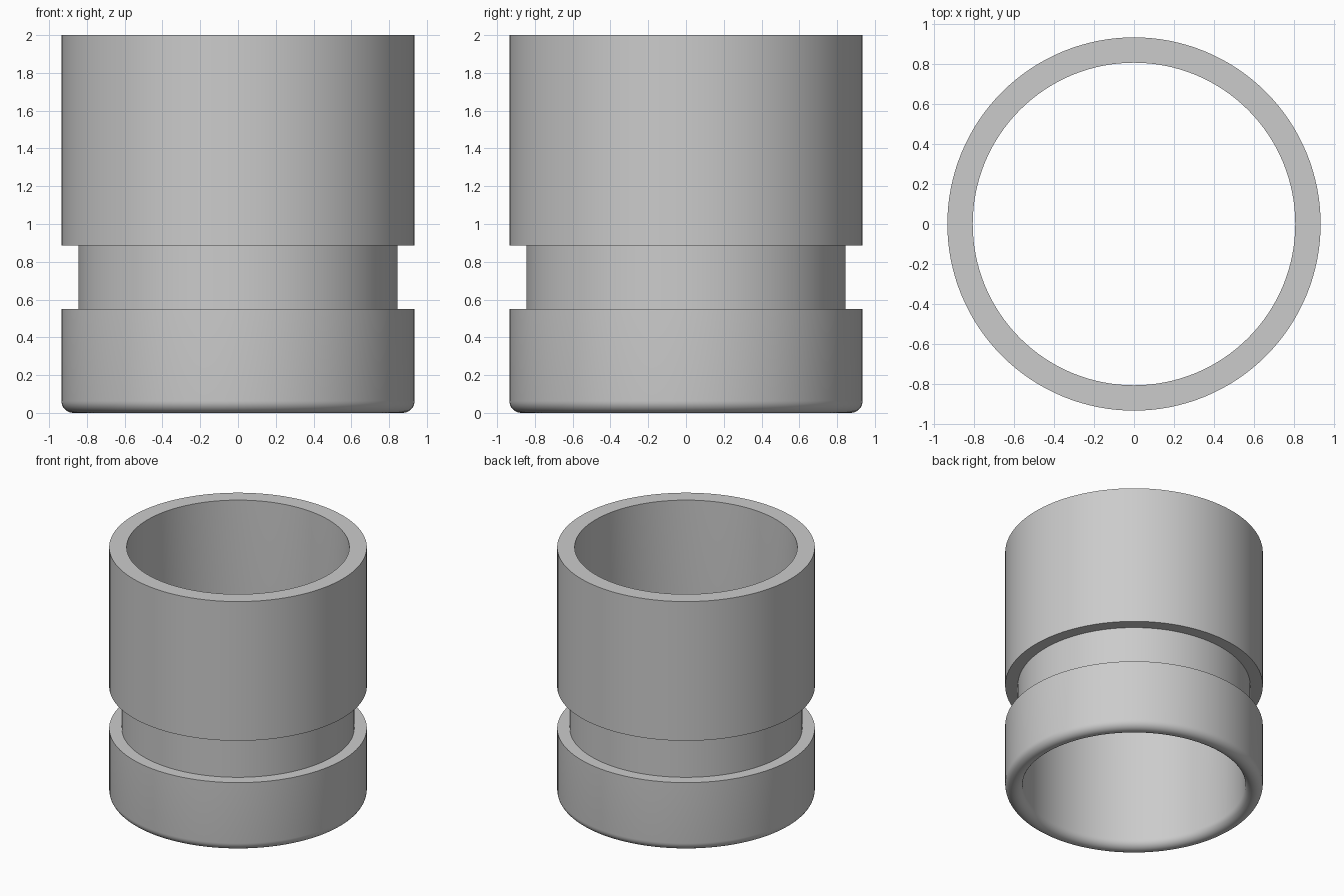
import bpy, bmesh, math
from mathutils import Matrix

# Remove the default object
cube = bpy.data.objects.get("Cube")
if cube:
    bpy.data.objects.remove(cube, do_unlink=True)

SEGMENTS = 128
OUTER, INNER, GROOVE = 0.935, 0.808, 0.844
GROOVE_LOW, GROOVE_HIGH, TOP = 0.55, 0.885, 2.0

# Single grey material
grey = bpy.data.materials.new("plain grey")
grey.use_nodes = True
colour = (0.6, 0.6, 0.6, 1)
grey.diffuse_color = colour
grey.node_tree.nodes["Principled BSDF"].inputs["Base Color"].default_value = colour

# Rounded bottom rim of the wall section, from inner side to outer side
radius = (OUTER - INNER) / 2
middle = (OUTER + INNER) / 2
STEPS = 16
profile = []
for i in range(STEPS + 1):
    a = math.pi * (1 + i / STEPS)
    profile.append((middle + radius * math.cos(a), radius + radius * math.sin(a)))

# Outer wall with groove, then the flat top rim
profile += [(OUTER, GROOVE_LOW), (GROOVE, GROOVE_LOW), (GROOVE, GROOVE_HIGH),
            (OUTER, GROOVE_HIGH), (OUTER, TOP), (INNER, TOP)]

# Revolve the closed section into a sleeve
bm = bmesh.new()
verts = [bm.verts.new((r, 0, z)) for r, z in profile]
edges = [bm.edges.new((v, verts[(i + 1) % len(verts)])) for i, v in enumerate(verts)]
bmesh.ops.spin(bm, geom=verts + edges, cent=(0, 0, 0), axis=(0, 0, 1),
               angle=math.tau, steps=SEGMENTS, use_merge=True)
bmesh.ops.remove_doubles(bm, verts=bm.verts, dist=0.0001)
bmesh.ops.recalc_face_normals(bm, faces=bm.faces)
mesh = bpy.data.meshes.new("grooved_sleeve")
bm.to_mesh(mesh)
bm.free()
mesh.materials.append(grey)

sleeve = bpy.data.objects.new("grooved_sleeve", mesh)
bpy.context.collection.objects.link(sleeve)
bpy.ops.object.select_all(action="DESELECT")
sleeve.select_set(True)
bpy.context.view_layer.objects.active = sleeve
bpy.ops.object.shade_smooth_by_angle(angle=math.radians(35))
